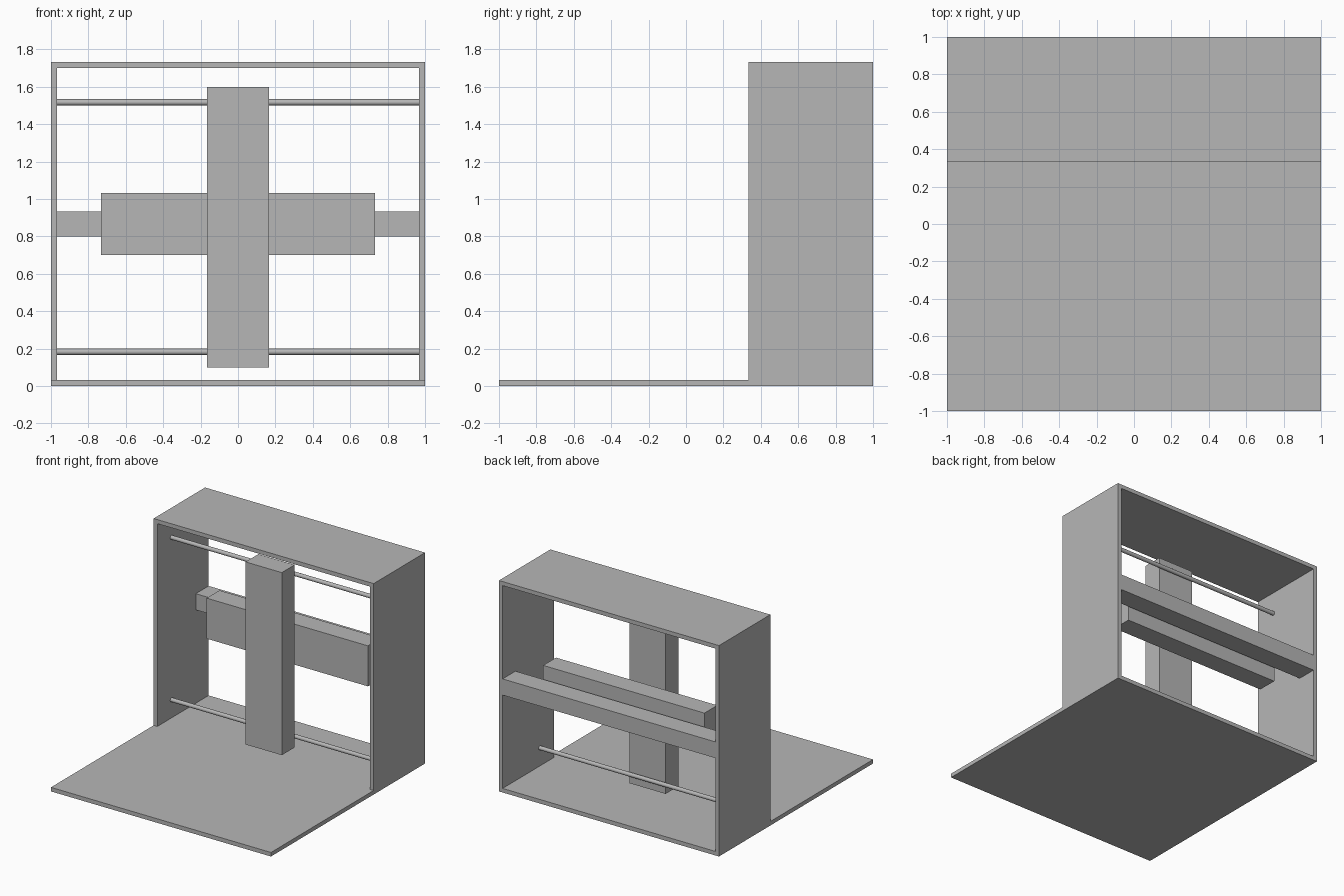
import bpy
import bmesh
import math

cube = bpy.data.objects.get("Cube")
if cube:
    bpy.data.objects.remove(cube, do_unlink=True)

# Single plain grey
grey = bpy.data.materials.new("plain_grey")
grey.use_nodes = True
colour = (0.47, 0.47, 0.47, 1)
grey.diffuse_color = colour
grey.node_tree.nodes["Principled BSDF"].inputs["Base Color"].default_value = colour

T = 1 / 30          # panel thickness
HEIGHT = 1.733      # overall height
FRONT = 0.333       # front plane of the upright housing


def finish(name, bm):
    bmesh.ops.recalc_face_normals(bm, faces=bm.faces)
    mesh = bpy.data.meshes.new(name)
    bm.to_mesh(mesh)
    bm.free()
    mesh.materials.append(grey)
    obj = bpy.data.objects.new(name, mesh)
    bpy.context.collection.objects.link(obj)
    return obj


def extrude_profile(name, points, y0, y1):
    """Extrude an x-z outline from y0 to y1."""
    bm = bmesh.new()
    face = bm.faces.new([bm.verts.new((x, y0, z)) for x, z in points])
    result = bmesh.ops.extrude_face_region(bm, geom=[face])
    moved = [v for v in result["geom"] if isinstance(v, bmesh.types.BMVert)]
    bmesh.ops.translate(bm, verts=moved, vec=(0, y1 - y0, 0))
    # Keep a front cap if the extrusion consumed it
    if len(bm.faces) == len(points) + 1:
        bmesh.ops.holes_fill(bm, edges=bm.edges, sides=0)
    return finish(name, bm)


def block(name, half_width, y0, y1, z0, z1):
    w = half_width
    return extrude_profile(name, [(-w, z0), (w, z0), (w, z1), (-w, z1)], y0, y1)


# Floor plate and the arch-shaped housing standing on its rear part
block("base_plate", 1, -1, 1, 0, T)
half_arch = [(1 - T, HEIGHT - T), (1 - T, T), (1, T), (1, HEIGHT)]
arch = half_arch + [(-x, z) for x, z in reversed(half_arch)]
extrude_profile("housing", arch, FRONT, 1)

# Rear rail, horizontal arm and vertical column
block("rear_rail", 1 - T, 0.833, 1, 0.8, 0.933)
block("horizontal_arm", 0.733, 0.64, 0.807, 0.7, 1.033)
block("vertical_column", 0.165, FRONT, 0.5, 0.1, 1.6)

# Round guide rods between the side walls
for name, z in (("lower_rod", 0.183), ("upper_rod", 1.517)):
    bpy.ops.mesh.primitive_cylinder_add(
        vertices=32, radius=T / 2, depth=2 * (1 - T),
        location=(0, 0.517, z), rotation=(0, math.pi / 2, 0))
    rod = bpy.context.object
    rod.name = name
    rod.data.materials.append(grey)
    bpy.ops.object.shade_smooth_by_angle(angle=math.radians(40))
